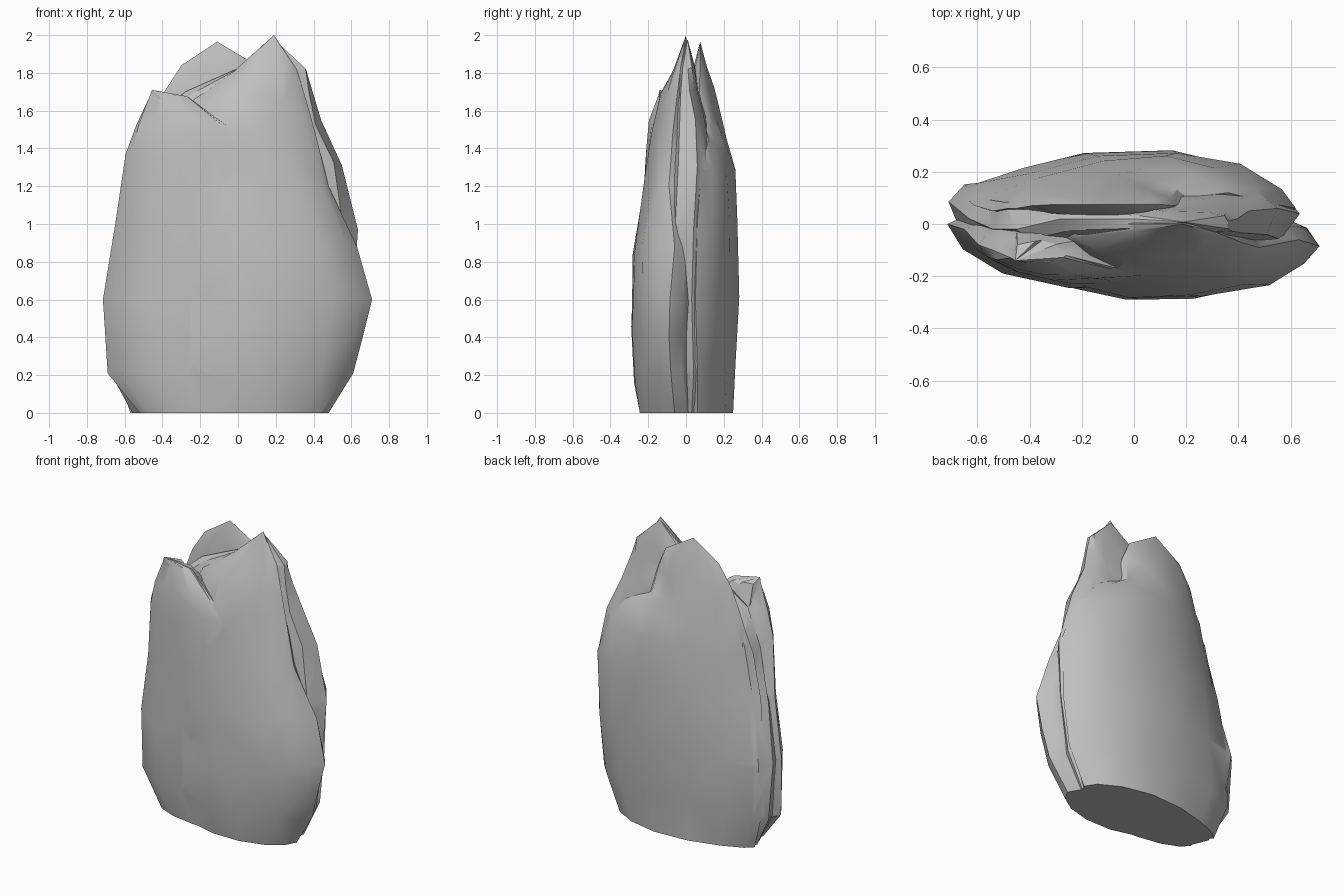
import bpy, bmesh, math, random

random.seed(4)
SIDES = 14

stone = bpy.data.materials.new("grey stone")
stone.diffuse_color = (0.52, 0.52, 0.52, 1)


def power(v, p):
    return math.copysign(abs(v) ** p, v)


def shard(name, rows, tip, full=1.2, hollow=0.0):
    """Loft rings (z, x left, x right, y front, y back, y of left edge, y of right edge) to a tip.
    A low 'full' gives blunt sides; 'hollow' thins the left half."""
    bm = bmesh.new()
    rings = []
    for k, (z, xl, xr, yf, yb, yl, yr) in enumerate(rows):
        ring = []
        thick = min(1, (yb - yf) / 0.3)
        for i in range(SIDES):
            a = 2 * math.pi * i / SIDES
            c, s = power(math.cos(a), 0.95), power(math.sin(a), full)
            x = (xl + xr) / 2 + c * (xr - xl) / 2
            ym = yl + (yr - yl) * (c + 1) / 2
            y = ym + abs(s) * ((yb if s > 0 else yf) - ym) * (1 - hollow * max(0, -c))
            dz = 0
            # chip the surface, keeping the outline and the flat base true
            if k and i % (SIDES // 2):
                y -= math.copysign(random.uniform(-0.012, 0.014), s) * thick
                x += random.uniform(-0.025, 0.025) * abs(s)
                dz = random.uniform(-0.06, 0.06) * thick * abs(s)
            ring.append(bm.verts.new((x, y, z + dz)))
        rings.append(ring)
    top = bm.verts.new(tip)
    for j in range(SIDES):
        n = (j + 1) % SIDES
        for lo, hi in zip(rings, rings[1:]):
            bm.faces.new((lo[j], lo[n], hi[n], hi[j]))
        bm.faces.new((rings[-1][j], rings[-1][n], top))
    bm.faces.new(rings[0][::-1])
    bmesh.ops.triangulate(bm, faces=bm.faces[:], quad_method='SHORT_EDGE')
    bmesh.ops.recalc_face_normals(bm, faces=bm.faces[:])
    me = bpy.data.meshes.new(name)
    bm.to_mesh(me)
    bm.free()
    me.materials.append(stone)
    ob = bpy.data.objects.new(name, me)
    bpy.context.collection.objects.link(ob)
    return ob


# blunt core carrying the right hand outline
core = shard("rock", [
    (0.00, -0.56, 0.44, -0.15, 0.18, 0.04, 0.03),
    (0.22, -0.68, 0.56, -0.15, 0.19, 0.09, 0.04),
    (0.60, -0.71, 0.61, -0.15, 0.20, 0.085, 0.03),
    (0.97, -0.63, 0.635, -0.14, 0.16, 0.02, 0.04),
    (1.31, -0.54, 0.55, -0.11, 0.15, -0.02, 0.06),
    (1.55, -0.45, 0.44, -0.10, 0.11, -0.02, 0.05),
    (1.70, -0.28, 0.395, -0.06, 0.07, 0.02, 0.02),
    (1.82, -0.01, 0.36, -0.04, 0.05, 0.02, 0.01)], (0.19, 0.008, 1.98), full=0.6)

# front left slab with the low peak
front_left = shard("front_left_slab", [
    (0.00, -0.52, 0.36, -0.21, 0.10, -0.08, -0.1),
    (0.21, -0.69, 0.46, -0.24, 0.10, -0.03, -0.12),
    (0.60, -0.715, 0.50, -0.255, 0.10, 0.00, -0.13),
    (1.00, -0.65, 0.42, -0.24, 0.08, -0.02, -0.13),
    (1.37, -0.595, 0.16, -0.22, 0.03, -0.08, -0.18),
    (1.52, -0.54, -0.06, -0.20, 0.00, -0.10, -0.17),
    (1.67, -0.47, -0.26, -0.15, -0.06, -0.13, -0.12)], (-0.455, -0.14, 1.71))

# front right slab with the tallest peak
front_right = shard("front_right_slab", [
    (0.00, -0.32, 0.48, -0.25, 0.12, -0.06, -0.06),
    (0.21, -0.42, 0.61, -0.29, 0.12, -0.08, -0.08),
    (0.40, -0.44, 0.66, -0.30, 0.12, -0.09, -0.09),
    (0.60, -0.44, 0.71, -0.295, 0.12, -0.08, -0.085),
    (0.88, -0.44, 0.63, -0.29, 0.10, -0.06, -0.06),
    (1.20, -0.42, 0.48, -0.235, 0.08, -0.04, -0.09),
    (1.48, -0.36, 0.41, -0.19, 0.06, -0.01, -0.07),
    (1.66, -0.25, 0.36, -0.14, 0.04, 0.00, -0.05),
    (1.82, -0.01, 0.31, -0.07, 0.02, 0.00, -0.03)], (0.19, 0, 2.0))

# back slab: second peak on the left, lower shoulder on the right
back = shard("back_slab", [
    (0.00, -0.57, 0.45, -0.10, 0.255, 0.08, 0.06),
    (0.25, -0.65, 0.57, -0.10, 0.275, 0.12, 0.06),
    (0.60, -0.66, 0.61, -0.05, 0.30, 0.11, 0.05),
    (1.00, -0.61, 0.62, -0.05, 0.29, 0.07, 0.06),
    (1.28, -0.54, 0.52, 0.00, 0.27, 0.05, 0.08),
    (1.45, -0.48, 0.36, 0.01, 0.225, 0.06, 0.12),
    (1.53, -0.45, 0.20, 0.01, 0.195, 0.06, 0.10),
    (1.70, -0.39, 0.16, 0.02, 0.155, 0.07, 0.07),
    (1.84, -0.30, 0.10, 0.04, 0.115, 0.075, 0.075)], (-0.11, 0.075, 1.965), hollow=0.33)

# fuse the slabs into one rock
bpy.context.view_layer.objects.active = core
core.select_set(True)
for slab in (front_left, front_right, back):
    mod = core.modifiers.new("fuse", 'BOOLEAN')
    mod.operation = 'UNION'
    mod.solver = 'EXACT'
    mod.object = slab
    bpy.ops.object.modifier_apply(modifier=mod.name)
for slab in (front_left, front_right, back):
    bpy.data.objects.remove(slab)
bpy.ops.object.shade_smooth_by_angle(angle=math.radians(30))
